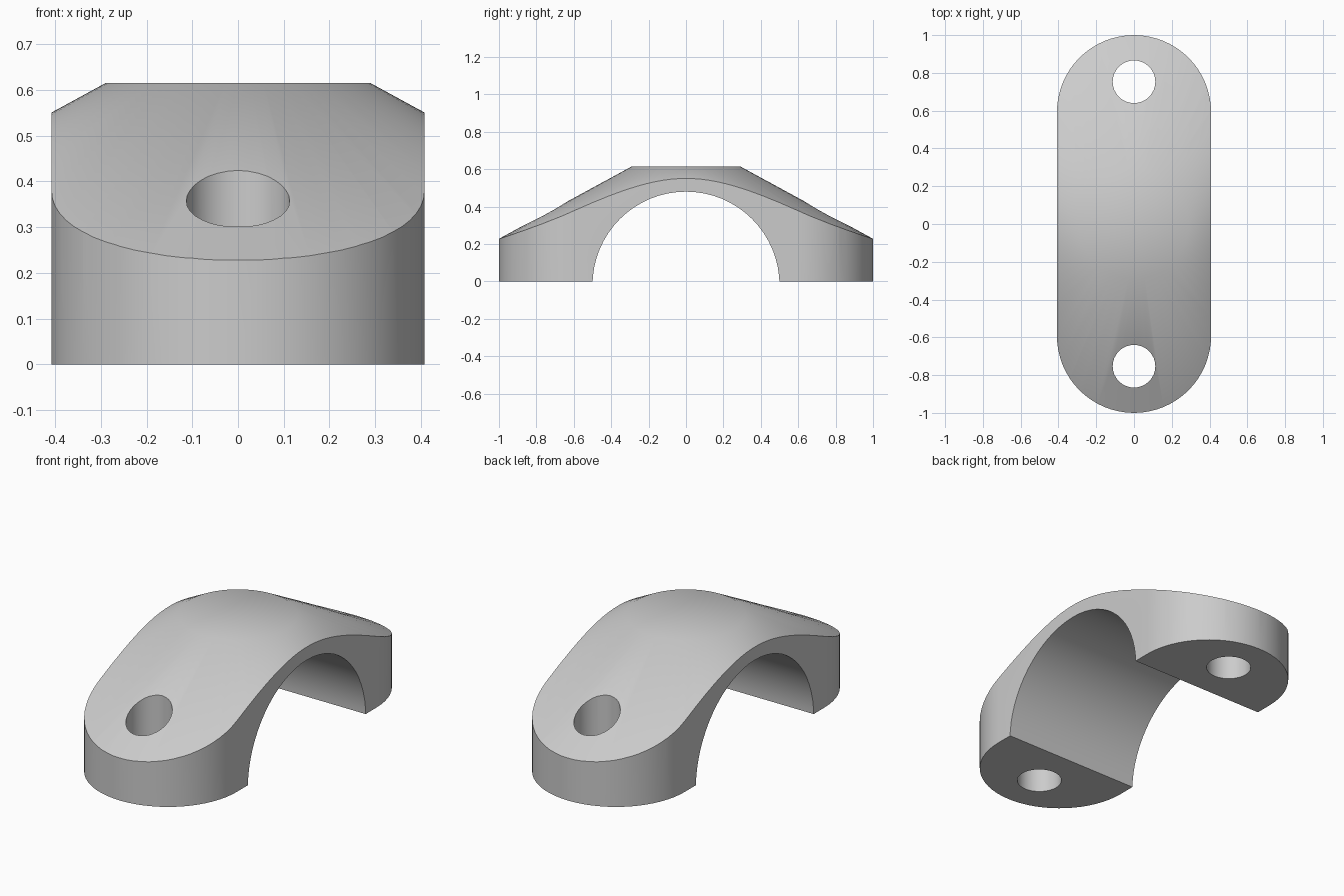
import bpy
import bmesh
from math import pi, sin, cos

if "Cube" in bpy.data.objects:
    bpy.data.objects.remove(bpy.data.objects["Cube"], do_unlink=True)

HALF_WIDTH = 0.408
HALF_LENGTH = 1.0
TOP = 0.615
TOP_RADIUS = 0.29
EDGE_HEIGHT = 0.228
ARCH_RADIUS = 0.5
HOLE_RADIUS = 0.113
HOLE_Y = 0.753
SIDES = 64

# Plain grey metal
grey = bpy.data.materials.new("grey_metal")
grey.use_nodes = True
colour = (0.6, 0.6, 0.6, 1)
grey.diffuse_color = colour
grey.node_tree.nodes["Principled BSDF"].inputs["Base Color"].default_value = colour


def stadium_prism(name, height):
    """Upright block with straight sides and rounded ends."""
    bm = bmesh.new()
    centre = HALF_LENGTH - HALF_WIDTH
    half = SIDES // 2
    verts = []
    for sign in (1, -1):
        for i in range(half + 1):
            a = pi * i / half
            verts.append(bm.verts.new((sign * HALF_WIDTH * cos(a),
                                       sign * (centre + HALF_WIDTH * sin(a)), 0)))
    base = bm.faces.new(verts)
    up = bmesh.ops.extrude_face_region(bm, geom=[base])["geom"]
    bmesh.ops.translate(bm, vec=(0, 0, height),
                        verts=[g for g in up if isinstance(g, bmesh.types.BMVert)])
    bmesh.ops.recalc_face_normals(bm, faces=bm.faces)
    mesh = bpy.data.meshes.new(name)
    bm.to_mesh(mesh)
    bm.free()
    obj = bpy.data.objects.new(name, mesh)
    bpy.context.collection.objects.link(obj)
    return obj


def combine(target, cutter, operation):
    """Apply a boolean and discard the cutter."""
    cutter.hide_render = True
    mod = target.modifiers.new(operation, "BOOLEAN")
    mod.operation = operation
    mod.solver = "EXACT"
    mod.object = cutter
    bpy.ops.object.select_all(action="DESELECT")
    bpy.context.view_layer.objects.active = target
    target.select_set(True)
    bpy.ops.object.modifier_apply(modifier=mod.name)
    bpy.data.objects.remove(cutter, do_unlink=True)


# Clamp body
clamp = stadium_prism("saddle_clamp", 1.0)
clamp.data.materials.append(grey)

# Conical top with a flat crown
slope = (TOP - EDGE_HEIGHT) / (HALF_LENGTH - TOP_RADIUS)
depth = TOP + 0.1
bpy.ops.mesh.primitive_cone_add(vertices=SIDES, radius1=TOP_RADIUS + depth / slope,
                                radius2=TOP_RADIUS, depth=depth,
                                location=(0, 0, TOP - depth / 2))
combine(clamp, bpy.context.object, "INTERSECT")

# Arched channel across the underside
bpy.ops.mesh.primitive_cylinder_add(vertices=SIDES, radius=ARCH_RADIUS, depth=2,
                                    location=(0, 0, -0.02), rotation=(0, pi / 2, 0))
combine(clamp, bpy.context.object, "DIFFERENCE")

# Bolt holes
for y in (-HOLE_Y, HOLE_Y):
    bpy.ops.mesh.primitive_cylinder_add(vertices=SIDES // 2, radius=HOLE_RADIUS,
                                        depth=2, location=(0, y, 0))
    combine(clamp, bpy.context.object, "DIFFERENCE")

# Smooth curved walls, keep the real edges sharp
clamp.data.materials.clear()
clamp.data.materials.append(grey)
for face in clamp.data.polygons:
    face.material_index = 0
bpy.ops.object.select_all(action="DESELECT")
clamp.select_set(True)
bpy.context.view_layer.objects.active = clamp
bpy.ops.object.shade_smooth_by_angle(angle=pi / 6)
